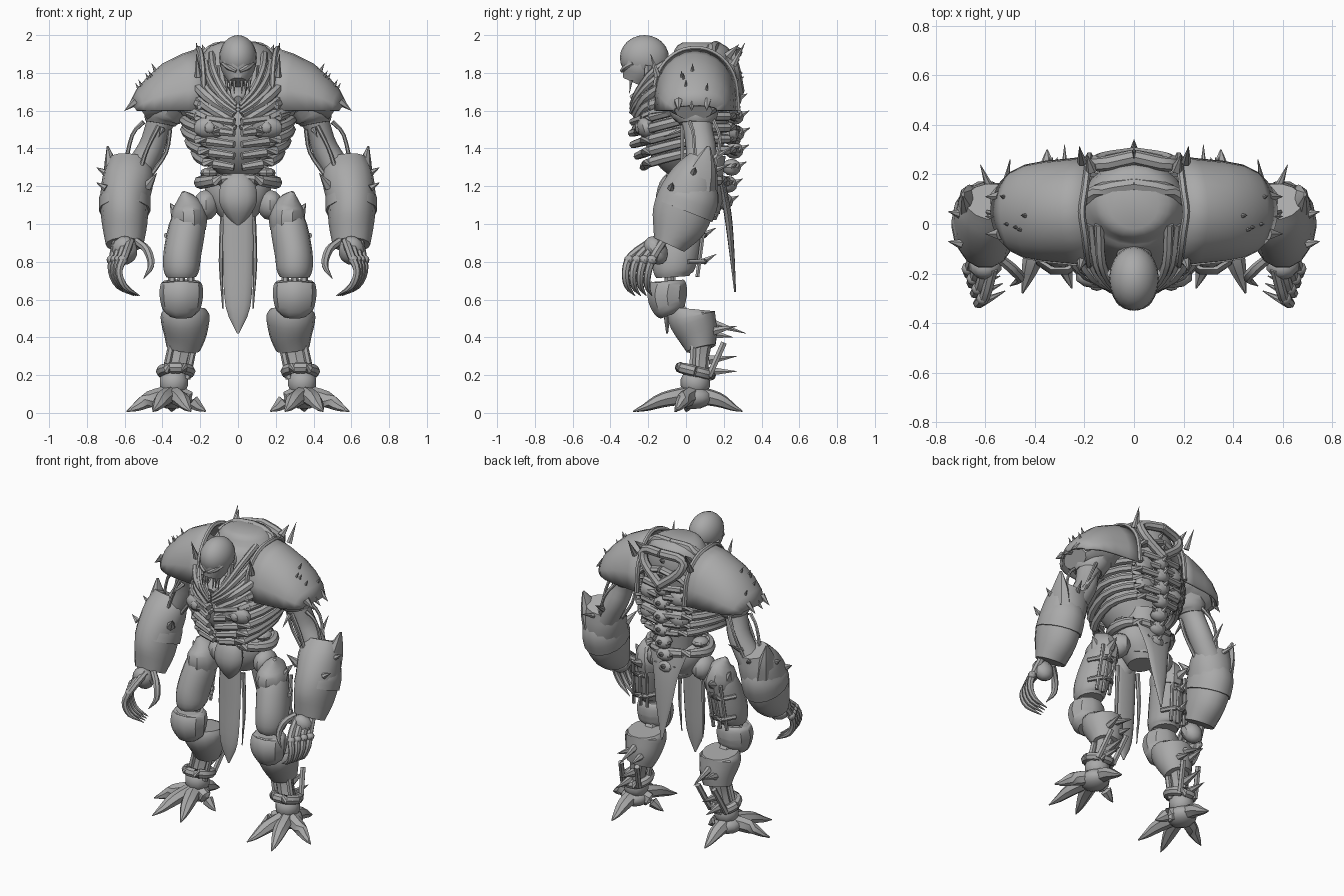
import bpy, bmesh, math, random
from mathutils import Vector, Matrix

UNIT = 0.01  # positions below are in hundredths
random.seed(4)
cube = bpy.data.objects.get("Cube")
if cube:
    bpy.data.objects.remove(cube)

mat = bpy.data.materials.new("bone grey")
mat.use_nodes = True
grey = (0.4, 0.4, 0.4, 1)
mat.diffuse_color = grey
mat.node_tree.nodes["Principled BSDF"].inputs["Base Color"].default_value = grey


def finish(bm, name, mirror=True, thick=0):
    """Turn a bmesh into a shaded object, mirrored over x if asked."""
    bmesh.ops.scale(bm, vec=(UNIT, UNIT, UNIT), verts=bm.verts)
    bmesh.ops.recalc_face_normals(bm, faces=bm.faces)
    me = bpy.data.meshes.new(name)
    bm.to_mesh(me)
    bm.free()
    me.materials.append(mat)
    me.shade_smooth()
    me.set_sharp_from_angle(angle=math.radians(35))
    ob = bpy.data.objects.new(name, me)
    bpy.context.scene.collection.objects.link(ob)
    if thick:
        ob.modifiers.new("Thickness", "SOLIDIFY").thickness = thick * UNIT
    if mirror:
        ob.modifiers.new("Mirror", "MIRROR")


def spline(stations, k):
    """Catmull-Rom resampling of stations (x, y, z, ra, rb)."""
    p = [Vector(s if len(s) == 5 else (*s, s[3])) for s in stations]
    p = [p[0] * 2 - p[1]] + p + [p[-1] * 2 - p[-2]]
    out = []
    for a, b, c, d in zip(p, p[1:], p[2:], p[3:]):
        for i in range(k):
            t = i / k
            out.append((b * 2 + (c - a) * t + (a * 2 - b * 5 + c * 4 - d) * t**2
                        + (b * 3 - a - c * 3 + d) * t**3) / 2)
    return out + [p[-2]]


def bridge(bm, rows, closed):
    for r, q in zip(rows, rows[1:]):
        n = len(r)
        for i in range(n if closed else n - 1):
            j = (i + 1) % n
            bm.faces.new((r[i], r[j], q[j], q[i]))


def tube(bm, stations, n=10, k=3):
    """Loft elliptic rings along a smooth path."""
    pts = spline(stations, k)
    rows = []
    for i, p in enumerate(pts):
        t = (pts[min(i + 1, len(pts) - 1)] - pts[max(i - 1, 0)]).to_3d().normalized()
        ref = Vector((1, 0, 0)) if abs(t.x) < 0.85 else Vector((0, 0, 1))
        u = (ref - t * ref.dot(t)).normalized()
        v = t.cross(u)
        rows.append([bm.verts.new(p.to_3d()
                     + u * max(p[3], 0.1) * math.cos(2 * math.pi * j / n)
                     + v * max(p[4], 0.1) * math.sin(2 * math.pi * j / n)) for j in range(n)])
    bridge(bm, rows, True)
    bm.faces.new(rows[0])
    bm.faces.new(rows[-1])


def rod(bm, a, b, r=1.2, tip=None):
    tube(bm, [(*a, r), (*b, r if tip is None else tip)], 6, 1)


def spike(bm, a, b, r=2):
    rod(bm, a, b, r, 0)


def ball(bm, loc, size, seg=14, tilt=0):
    m = Matrix.Translation(loc) @ Matrix.Rotation(tilt, 4, "X") @ Matrix.Diagonal((*size, 1))
    bmesh.ops.create_uvsphere(bm, u_segments=seg, v_segments=seg // 2 + 2, radius=1, matrix=m)


def part(name, *stations, n=12, mirror=True):
    bm = bmesh.new()
    tube(bm, stations, n)
    finish(bm, name, mirror)


# Head: skull, tapered face, jaw and fangs
bm = bmesh.new()
ball(bm, (0, -22, 188), (10, 13, 12), 20)
tube(bm, [(0, -23, 190, 9, 11), (0, -25, 182, 9, 10), (0, -28, 175, 5, 6)])
tube(bm, [(0, -18, 172, 5, 3), (0, -25, 168, 5, 3), (0, -29, 166, 2, 2)])
for s in (-1, 1):
    tube(bm, [(8 * s, -28, 185, 1), (5 * s, -32, 183, 1.5), (1 * s, -34, 181, 1)], 6)
    tube(bm, [(9 * s, -20, 184, 2), (8 * s, -21, 175, 2), (4 * s, -26, 168, 1)], 6)
    for x in (2, 4, 6):
        spike(bm, (x * s, -29, 176), (x * s, -30, 169), 1)
finish(bm, "skull", False)
part("neck", (0, 6, 178, 11, 12), (0, -8, 180, 8, 8), (0, -18, 182, 6, 6), mirror=False)

# Torso core and ribs
part("chest_core", (0, 5, 129, 12, 13), (0, 2, 138, 21, 19), (0, 0, 150, 25, 23),
     (0, 3, 168, 24, 20), (0, 8, 184, 21, 18), (0, 8, 193, 16, 14), (0, 8, 196, 10, 10),
     n=20, mirror=False)
bm = bmesh.new()
for i in range(6):
    z, w = 134 + i * 6, 20 + 9 * math.sin(0.3 + i * 0.42)
    tube(bm, [(2, 27, z + 4, 2), (w * 0.7, 22, z + 5, 2.5), (w, 3, z + 4, 2.5),
              (w * 0.75, -18, z - 1, 2.8), (2, -w, z - 4, 2)], 7)
finish(bm, "ribs")
bm = bmesh.new()
ball(bm, (15, -21, 151), (9, 5, 6), 10, tilt=0.3)
ball(bm, (15, -25, 151), (3, 2, 3), 8)
tube(bm, [(28, -6, 160, 3), (18, -20, 158, 3.5, 2), (2, -27, 150, 3, 2)], 6)
for i in range(3):
    tube(bm, [(25, -8, 176 - i * 7, 2), (16, -21, 167 - i * 5, 2.8), (2, -27, 158 - i * 4, 2)], 7)
finish(bm, "breast_plates")
bm = bmesh.new()
for i in range(3):
    tube(bm, [(14 + i * 3, 0, 190 - i * 4, 2), (13 + i * 2, -16, 182 - i * 5, 2),
              (8 + i, -25, 171 - i * 3, 1.8), (1, -29, 163 - i * 2, 1.2)], 7)
finish(bm, "collar_cables")

# Back: hump frame, blocks and spiny vertebrae
bm = bmesh.new()
tube(bm, [(0, 27, 191, 3), (14, 24, 189, 3), (13, 26, 181, 3), (0, 28, 170, 3)], 8)
tube(bm, [(0, 16, 194, 3), (12, 14, 193, 3), (20, 10, 187, 3)], 8)
tube(bm, [(0, 26, 180, 2, 4), (18, 22, 174, 2, 4), (25, 14, 165, 2)], 8)
spike(bm, (17, 22, 189), (19, 28, 195), 2.5)
for z in (148, 162):
    ball(bm, (11, 23, z), (7, 5, 6), 8)
finish(bm, "back_frame")
bm = bmesh.new()
for i in range(9):
    z = 112 + i * 9
    y = 20 + 6 * math.sin(i * 0.38)
    ball(bm, (0, y, z), (6, 5, 4.5), 8)
    spike(bm, (0, y + 2, z), (0, y + 8, z + 3), 2.5)
    for s in (-1, 1):
        spike(bm, (3 * s, y, z), (8 * s, y + 3, z + 2), 2)
finish(bm, "spine", False)

# Waist, pelvis and hanging cloths
part("waist", (0, 8, 106, 11, 10), (0, 9, 120, 11, 10), (0, 9, 136, 12, 12), mirror=False)
part("pelvis", (0, 7, 102, 8, 9), (0, 7, 112, 16, 13), (0, 8, 122, 17, 13), (0, 9, 126, 10, 9),
     n=16, mirror=False)
bm = bmesh.new()
tube(bm, [(0, 22, 122, 3), (15, 17, 123, 3), (20, 5, 122, 3.5), (12, -7, 123, 3), (0, -9, 125, 2)], 8)
ball(bm, (15, 6, 127), (5, 6, 3), 8)
for x in (4, 9):
    tube(bm, [(x, -3, 120, 1.5), (x - 1, -5, 129, 1.5), (x + 3, -18, 138, 1.5)], 6)
finish(bm, "belt")
part("groin_plate", (0, -6, 128, 4, 2), (0, -9, 121, 9, 5), (0, -10, 112, 10, 6),
     (0, -9, 104, 6, 4), (0, -9, 99, 1, 1), mirror=False)
part("front_cloth", (0, -8, 106, 8, 2), (0, -9, 80, 8, 2), (0, -10, 56, 6.5, 2),
     (0, -10, 42, 0.5, 0.5), mirror=False)
part("side_strip", (8, -6, 104, 1.5), (9, -6, 80, 1.2), (8, -7, 55, 0.3), n=6)
part("back_cloth", (0, 19, 122, 14, 2), (0, 22, 106, 9, 2), (0, 24, 88, 6, 1.5),
     (0, 26, 64, 0.5, 0.5), mirror=False)

# Shoulder pads: tapering arched shells with spiked rims
bm = bmesh.new()
rows = []
for x, top, half in ((21, 193, 22.5), (30, 190, 21.5), (40, 185, 20.5), (48, 178, 19), (54, 171, 16), (58, 163, 12)):
    arc = [math.pi * j / 12 for j in range(13)]
    rows.append([bm.verts.new((x - 4 * abs(math.cos(a)) ** 2, 5 + half * math.cos(a),
                 160 + (top - 160) * math.sin(a) ** 0.75)) for a in arc])
bridge(bm, rows, False)
finish(bm, "shoulder_pad", thick=1.5)
bm = bmesh.new()
rim = [math.pi * j / 8 for j in range(9)]
tube(bm, [(21 - 3 * abs(math.cos(a)), 5 + 22.5 * math.cos(a), 160 + 33 * math.sin(a) ** 0.75, 1.5)
          for a in rim], 6)
for y, z in ((-15, 178), (25, 184)):
    spike(bm, (21, y, z), (22, y * 1.25, z + 12))
for i in range(5):
    x, y = random.uniform(42, 52), random.uniform(-4, 14)
    z = 184 - (x - 40) * 1.1 - (y - 5) ** 2 * 0.04
    spike(bm, (x, y, z - 2), (x + 3, y * 1.1, z + 4), 1.5)
for y in (-4, 3, 11):
    spike(bm, (54, y, 165), (60, y, 160), 2.5)
finish(bm, "pad_spikes")
part("under_pad", (26, 5, 172, 13, 15), (35, 4, 168, 11, 17), (46, 4, 163, 8, 14), (51, 4, 160, 6, 10))

# Arms
part("upper_arm", (35, 4, 168, 10, 11), (42, 6, 152, 7, 8), (46, 8, 140, 7, 8), (54, 8, 126, 8, 8))
part("arm_band", (36, 4, 164, 11, 14), (40, 5, 157, 10, 12), (41, 5, 153, 8, 9))
bm = bmesh.new()
for a, b, c in (((50, 2, 154), (56, 4, 147), (60, 5, 130)), ((36, 2, 150), (38, 4, 138), (46, 4, 126)),
                ((42, 14, 156), (49, 18, 145), (54, 15, 130)), ((42, -2, 152), (48, -2, 140), (52, -2, 128))):
    tube(bm, [(*a, 1.2), (*b, 1), (*c, 1.2)], 6)
spike(bm, (52, 14, 134), (50, 26, 142))
spike(bm, (58, 14, 128), (62, 24, 132))
spike(bm, (40, -2, 150), (42, -12, 146), 1.5)
finish(bm, "arm_tendons")
part("gauntlet", (57, 9, 134, 11, 8), (58, 5, 125, 13.5, 13), (60, 0, 112, 13, 16),
     (60, -4, 100, 12, 15), (60, -9, 89, 10, 9), n=14)
bm = bmesh.new()
tube(bm, [(61, 3, 122, 11, 13), (60, 2, 115, 13.5, 16), (60, -1, 107, 13.7, 16.5)], 14)
tube(bm, [(65, 6, 120, 6, 10), (67, 9, 130, 4, 7), (69, 12, 141, 0.5, 1)], 8)
for y, z in ((-8, 119), (4, 127)):
    spike(bm, (70, y, z), (75, y + 1, z + 3))
spike(bm, (48, -4, 120), (43, -9, 127), 3)
finish(bm, "gauntlet_plates")

# Hands: fingers curl inward
bm = bmesh.new()
ball(bm, (60, -16, 86), (7, 6, 8), 10, 0.5)
for i in range(4):
    tube(bm, [(57 + 2.5 * i, -18 + 2 * i, 91, 2.2), (60 + 2 * i, -29 + 4 * i, 83, 2.2),
              (63 + 1.3 * i, -32 + 4 * i, 75, 2), (60 + i, -31 + 3.5 * i, 67, 1.7),
              (52 + i, -27 + 3 * i, 62, 0.2)], 7)
    ball(bm, (61 + 2 * i, -30 + 4 * i, 81), (2.6, 2.8, 2.6), 8)
tube(bm, [(54, -14, 91, 2), (48, -19, 86, 2.2), (46, -22, 78, 1.8), (50, -25, 71, 0.2)], 7)
finish(bm, "hand")

# Legs
bm = bmesh.new()
tube(bm, [(29, -2, 117, 1), (27, 0, 111, 7, 9), (26, 0, 104, 9.5, 12), (26, 0, 97, 9, 11)], 10)
ball(bm, (17, 5, 110), (7, 9, 8), 10)
spike(bm, (32, 2, 105), (36, 3, 111), 4)
spike(bm, (27, 8, 102), (29, 18, 106), 4)
finish(bm, "hip_plate")
part("thigh", (25, 2, 106, 8, 9), (27, -1, 98, 9.8, 11), (29.5, -5, 84, 10, 12),
     (30, -7, 76, 9.5, 11), (30, -7, 72, 8, 9), n=14)
bm = bmesh.new()
for x in (25, 30, 35):
    rod(bm, (x - 2, 10, 103), (x, 6, 72))
    rod(bm, (x, -8, 76), (x, -8, 64), 2)
for z in (80, 94):
    tube(bm, [(21, 1, z, 1.5), (26, 9, z, 1.5), (33, 9, z, 1.5), (38, 1, z, 1.5)], 6)
    spike(bm, (29, 9, z), (30, 16, z + 4))
finish(bm, "thigh_struts")
bm = bmesh.new()
tube(bm, [(30, -9, 70, 9, 8), (30, -9, 68, 11, 10), (30, -10, 62, 11.5, 11), (30, -9, 55, 10, 9),
          (30, -8, 52, 7, 6)], 10)
rod(bm, (28, -7, 58), (28, 2, 46), 5)
finish(bm, "knee")
part("shin_cuff", (28, 3, 55, 11, 12), (28, 3, 51, 13, 13), (28, 6, 42, 11.5, 11), (29, 8, 34, 9, 8), n=14)
bm = bmesh.new()
tube(bm, [(29, 8, 38, 7, 6), (31, 7, 28, 5.5, 5), (34, 6, 14, 6)], 8)
for x in (23, 35):
    rod(bm, (x, 4, 37), (x + 4, 3, 18), 1.8)
    rod(bm, (x, 20, 37), (x + 4, 12, 19), 1.8)
for a, b in (((28, 12, 48), (28, 32, 42)), ((32, 13, 43), (33, 27, 46)), ((24, 13, 42), (24, 25, 40)),
             ((31, 12, 28), (31, 27, 30)), ((34, 12, 22), (34, 27, 22))):
    spike(bm, a, b, 2.8)
finish(bm, "shin_struts")
bm = bmesh.new()
turns = [2 * math.pi * j / 10 for j in range(11)]
tube(bm, [(33 + 7.5 * math.cos(a), 5 + 8 * math.sin(a), 22 - 2 * math.sin(a), 3) for a in turns], 8, 2)
ball(bm, (34, 5, 16), (8, 8, 8), 10)
finish(bm, "ankle_ring")

# Feet: splayed claws
bm = bmesh.new()
ball(bm, (35, 4, 8), (9, 10, 6), 12)
for x, y in ((59, -6), (45, -28), (25, -26), (17, 0), (35, 30)):
    mid = ((35 + x) / 2, (4 + y) / 2)
    tube(bm, [(35, 4, 10, 5), (*mid, 7, 4.5, 4), (x * 0.8 + 7, y * 0.8 + 0.8, 3, 2.5, 2),
              (x, y, 0.8, 0.3)], 7)
finish(bm, "claw_foot")
